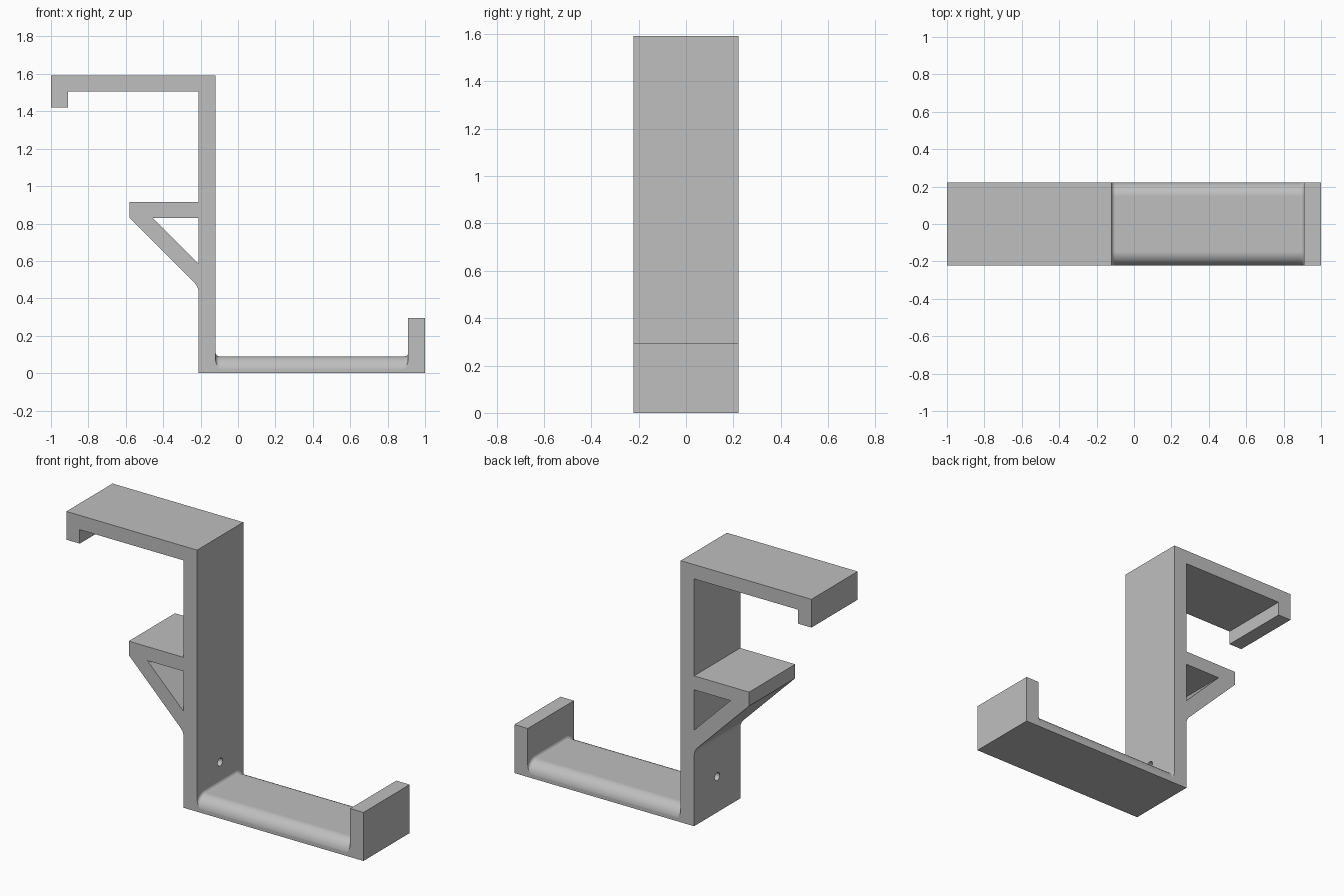
import bpy, bmesh
from math import sin, cos, pi

cube = bpy.data.objects.get("Cube")
if cube:
    bpy.data.objects.remove(cube, do_unlink=True)

HALF = 0.222          # half the bracket's width
T = 0.09              # wall thickness
STEM_L, STEM_R = -0.21, -0.12
HOOK_IN = 0.91

grey = bpy.data.materials.new("plain grey")
grey.use_nodes = True
COLOUR = (0.52, 0.52, 0.52, 1)
grey.diffuse_color = COLOUR
grey.node_tree.nodes["Principled BSDF"].inputs["Base Color"].default_value = COLOUR


def loft(name, rings):
    """Closed solid through a list of equal-length rings of points."""
    bm = bmesh.new()
    loops = [[bm.verts.new(p) for p in ring] for ring in rings]
    for a, b in zip(loops, loops[1:]):
        for i in range(len(a)):
            j = (i + 1) % len(a)
            bm.faces.new((a[i], a[j], b[j], b[i]))
    bm.faces.new(loops[0])
    bm.faces.new(loops[-1])
    bmesh.ops.recalc_face_normals(bm, faces=bm.faces)
    mesh = bpy.data.meshes.new(name)
    bm.to_mesh(mesh)
    bm.free()
    mesh.materials.append(grey)
    ob = bpy.data.objects.new(name, mesh)
    bpy.context.collection.objects.link(ob)
    return ob


def extrude(name, outline, half):
    return loft(name, [[(x, y, z) for x, z in outline] for y in (-half, half)])


# Side outline: top hook, shelf, brace and a solid lower block
bracket = extrude("bracket", [
    (-1, 1.592), (-1, 1.42), (-0.91, 1.42), (-0.91, 1.505), (STEM_L, 1.505),
    (STEM_L, 0.915), (-0.58, 0.915), (-0.58, 0.83),
    (-0.23, 0.48), (-0.219, 0.465), (-0.212, 0.446), (STEM_L, 0.425),
    (STEM_L, 0), (1, 0), (1, 0.295), (0, 0.295), (0, 1.592)], HALF)

# Triangular opening under the shelf
opening = extrude("opening_cutter",
                  [(-0.455, 0.83), (STEM_L, 0.83), (STEM_L, 0.585)], 0.4)

# Space above the tray: rounded long edges, small flare at both ends
RADIUS, FLARE, STEPS = 0.075, 0.02, 12


def tray_section(x, grow):
    r = RADIUS + grow
    cy, cz = HALF - RADIUS + 0.0005, T - RADIUS
    arc = [(cy + r * cos(a), cz + r * sin(a))
           for a in (i * pi / 2 / STEPS for i in range(STEPS + 1))]
    right = [(0.4, 2), (0.4, cz)] + arc
    left = [(-y, z) for y, z in reversed(right)]
    return [(x, y, z) for y, z in right + left]


ends = [(FLARE * (1 - cos(t)), FLARE * (1 - sin(t)))
        for t in (i * pi / 12 for i in range(7))]
rings = [tray_section(STEM_R + d, g) for d, g in ends]
rings += [tray_section(HOOK_IN - d, g) for d, g in reversed(ends)]
tray_space = loft("tray_space_cutter", rings)

# Screw hole through the stem
hole = loft("hole_cutter", [
    [(x, 0.024 * cos(i * pi / 12), 0.217 + 0.024 * sin(i * pi / 12))
     for i in range(24)] for x in (-0.3, -0.05)])

# Cut the openings
bpy.context.view_layer.objects.active = bracket
for cutter in (tray_space, opening, hole):
    cutter.hide_render = True
    mod = bracket.modifiers.new(cutter.name, "BOOLEAN")
    mod.operation = "DIFFERENCE"
    mod.solver = "EXACT"
    mod.object = cutter
    bpy.ops.object.modifier_apply(modifier=mod.name)
    bpy.data.objects.remove(cutter, do_unlink=True)

# Smooth the rounded edges, keep the corners crisp
bpy.ops.object.select_all(action="DESELECT")
bracket.select_set(True)
bpy.ops.object.shade_smooth_by_angle(angle=pi / 6)
weighted = bracket.modifiers.new("even shading", "WEIGHTED_NORMAL")
weighted.keep_sharp = True
